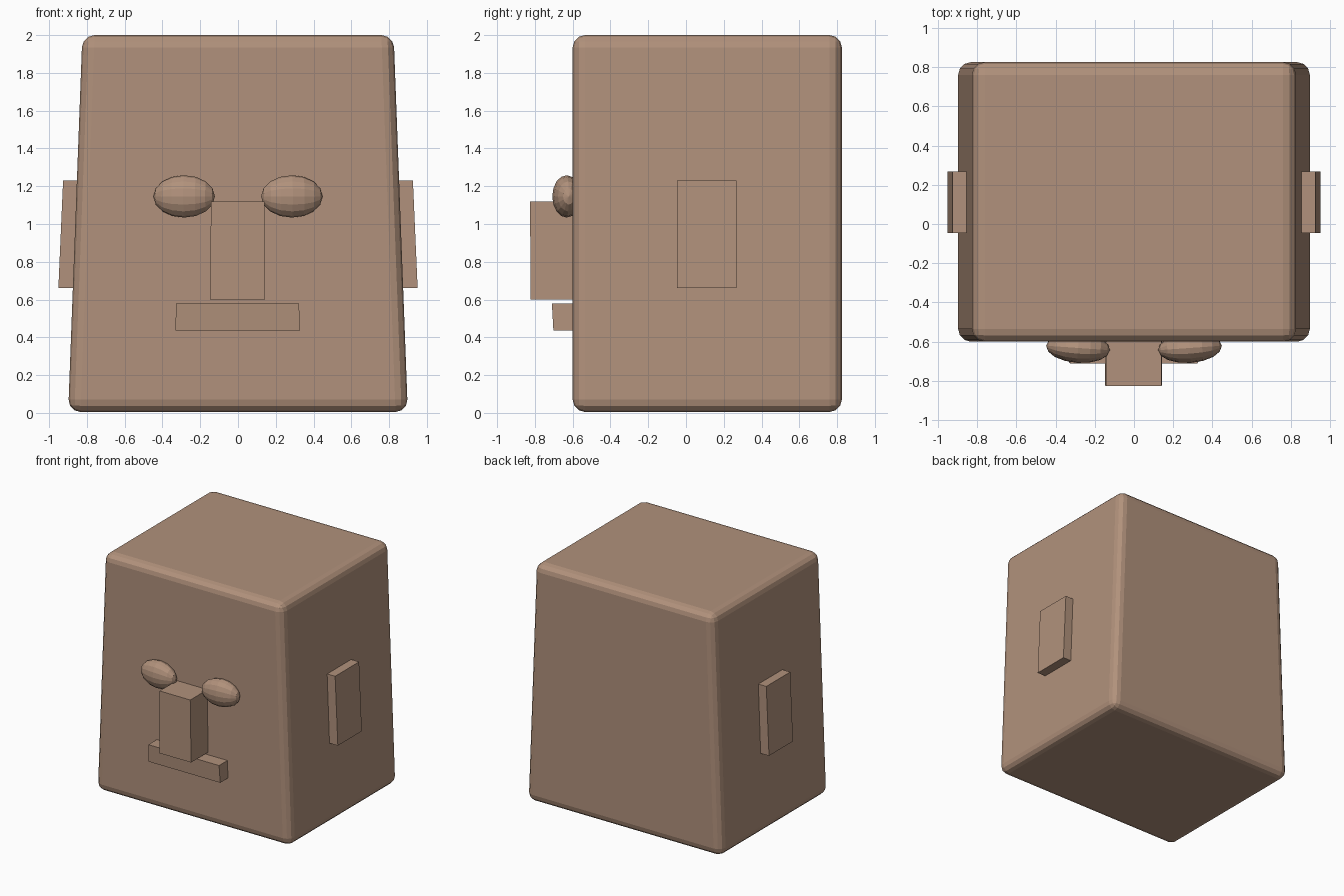
import bpy
import bmesh
import math
from mathutils import Matrix

if "Cube" in bpy.data.objects:
    bpy.data.objects.remove(bpy.data.objects["Cube"])

skin = bpy.data.materials.new("skin")
skin.diffuse_color = (0.44, 0.285, 0.2, 1)
skin.use_nodes = True
skin.node_tree.nodes["Principled BSDF"].inputs["Base Color"].default_value = skin.diffuse_color


def add_object(name, bm):
    bmesh.ops.recalc_face_normals(bm, faces=bm.faces)
    mesh = bpy.data.meshes.new(name)
    bm.to_mesh(mesh)
    bm.free()
    mesh.materials.append(skin)
    obj = bpy.data.objects.new(name, mesh)
    bpy.context.collection.objects.link(obj)
    return obj


def tapered_block(name, bottom, top, z0, z1):
    """Block between two rectangles given as (x0, x1, y0, y1)."""
    bm = bmesh.new()
    bmesh.ops.create_cube(bm, size=2)
    for v in bm.verts:
        x0, x1, y0, y1 = top if v.co.z > 0 else bottom
        v.co = (x1 if v.co.x > 0 else x0,
                y1 if v.co.y > 0 else y0,
                z1 if v.co.z > 0 else z0)
    return add_object(name, bm)


# Head: tapers towards the top, rounded edges
head = tapered_block("head", (-0.899, 0.899, -0.6, 0.825),
                     (-0.824, 0.824, -0.6, 0.825), 0.005, 2.0)
bevel = head.modifiers.new("rounded_edges", 'BEVEL')
bevel.width = 0.065
bevel.segments = 3
bevel.limit_method = 'NONE'

# Nose and mouth
tapered_block("nose", (-0.148, 0.144, -0.822, -0.55),
              (-0.143, 0.139, -0.826, -0.55), 0.6, 1.12)
tapered_block("mouth", (-0.332, 0.328, -0.702, -0.55),
              (-0.327, 0.323, -0.71, -0.55), 0.435, 0.58)

for side, label in ((-1, "left"), (1, "right")):
    # Ears lean with the sides of the head
    low = sorted((side * 0.82, side * 0.951))
    high = sorted((side * 0.80, side * 0.926))
    tapered_block(label + "_ear", (*low, -0.047, 0.268),
                  (*high, -0.047, 0.268), 0.66, 1.23)

    # Eyes: flattened faceted ellipsoids turned slightly outwards
    bm = bmesh.new()
    bmesh.ops.create_uvsphere(bm, u_segments=16, v_segments=8, radius=1)
    bmesh.ops.transform(
        bm, verts=bm.verts,
        matrix=Matrix.Translation((side * 0.285, -0.632, 1.146))
        @ Matrix.Rotation(side * math.radians(4), 4, 'Z')
        @ Matrix.Diagonal((0.163, 0.076, 0.112, 1))
        @ Matrix.Rotation(math.radians(90), 4, 'Y'))
    add_object(label + "_eye", bm)
